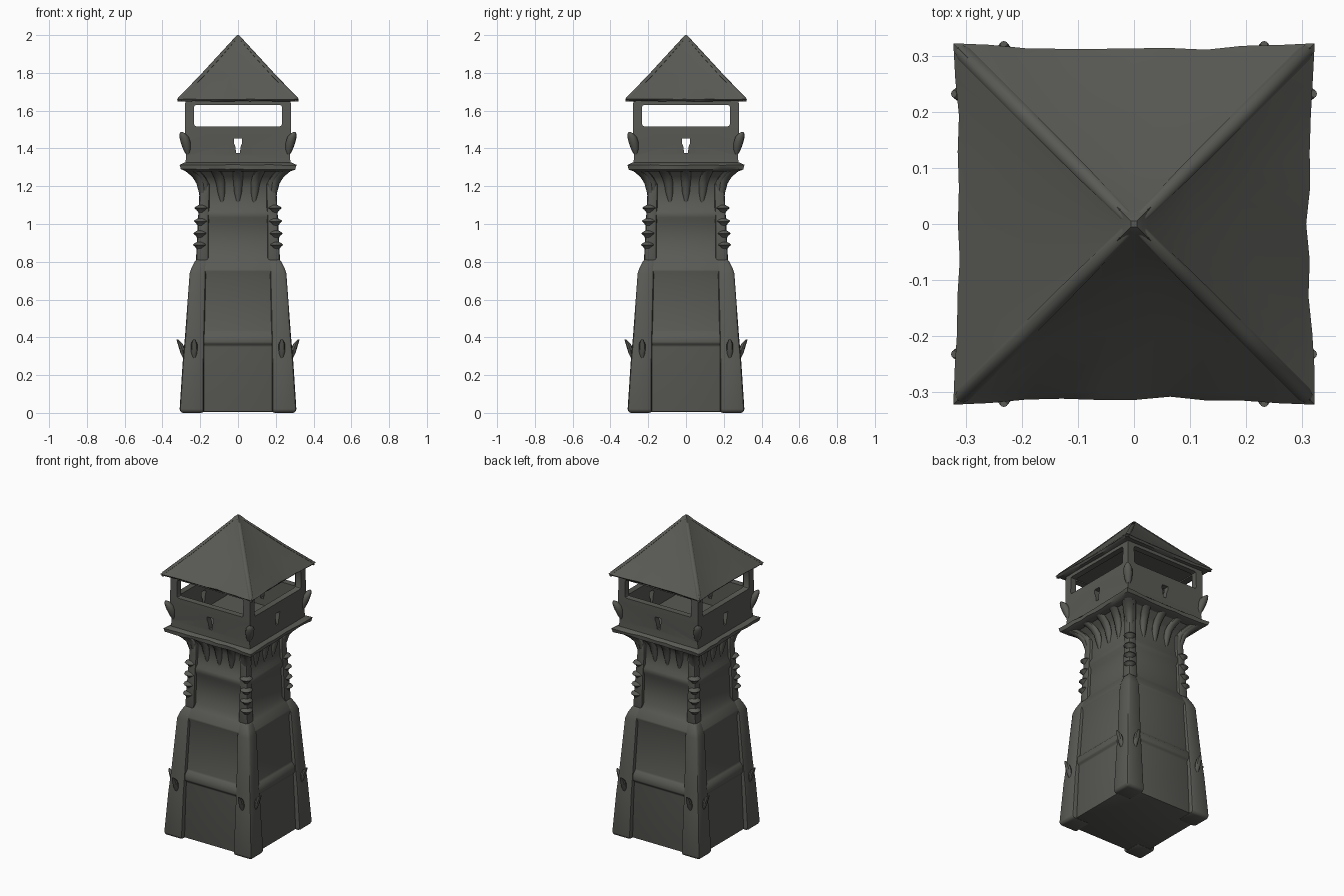
import bpy, bmesh, math, random
from mathutils import Matrix

if "Cube" in bpy.data.objects:
    bpy.data.objects.remove(bpy.data.objects["Cube"])

random.seed(4)
stone = bpy.data.materials.new("dark_grey_stone")
stone.diffuse_color = (0.10, 0.10, 0.09, 1)
stone.use_nodes = True
stone.node_tree.nodes["Principled BSDF"].inputs["Base Color"].default_value = stone.diffuse_color


def rect(z, hx, hy=None, cx=0, cy=0):
    hy = hx if hy is None else hy
    return [(cx + sx * hx, cy + sy * hy, z) for sx, sy in ((-1, -1), (1, -1), (1, 1), (-1, 1))]


def oval(z, cx, cy, rx, ry, n=10):
    return [(cx + rx * math.cos(2 * math.pi * i / n), cy + ry * math.sin(2 * math.pi * i / n), z)
            for i in range(n)]


def loft(bm, rings, quarter=0):
    """Skin a stack of rings, capped, turned by quarter * 90 degrees."""
    m = Matrix.Rotation(quarter * math.pi / 2, 4, 'Z')
    vs = [[bm.verts.new(p) for p in ring] for ring in rings]
    n = len(vs[0])
    for a, b in zip(vs, vs[1:]):
        for i in range(n):
            j = (i + 1) % n
            bm.faces.new((a[i], a[j], b[j], b[i]))
    bm.faces.new(vs[0][::-1])
    bm.faces.new(vs[-1])
    bmesh.ops.transform(bm, matrix=m, verts=[v for r in vs for v in r])


def finish(name, bm, bevel=0.0, cutters=()):
    bmesh.ops.recalc_face_normals(bm, faces=bm.faces)
    me = bpy.data.meshes.new(name)
    bm.to_mesh(me)
    bm.free()
    ob = bpy.data.objects.new(name, me)
    bpy.context.collection.objects.link(ob)
    me.materials.append(stone)
    bpy.ops.object.select_all(action='DESELECT')
    ob.select_set(True)
    bpy.context.view_layer.objects.active = ob
    for c in cutters:
        mod = ob.modifiers.new("cut", 'BOOLEAN')
        mod.operation, mod.solver, mod.object = 'DIFFERENCE', 'EXACT', c
        bpy.ops.object.modifier_apply(modifier=mod.name)
    if bevel:
        mod = ob.modifiers.new("round", 'BEVEL')
        mod.width, mod.segments, mod.limit_method = bevel, 2, 'ANGLE'
        mod.angle_limit = math.radians(35)
        bpy.ops.object.modifier_apply(modifier=mod.name)
    bpy.ops.object.shade_smooth_by_angle(angle=math.radians(42))
    return ob


# Tower core: recessed panels with ledges between them
bm = bmesh.new()
loft(bm, [rect(z, h) for z, h in (
    (0.005, .280), (.355, .263), (.37, .276), (.41, .272), (.43, .256), (.72, .239), (.755, .248),
    (.81, .221), (.84, .202), (1.015, .194), (1.035, .204), (1.065, .202), (1.085, .190),
    (1.2, .187), (1.25, .205), (1.295, .265))])
finish("tower_core", bm, 0.006)

# Corner buttresses of the lower shaft and slimmer ones above
bm = bmesh.new()
for k in range(4):
    for prof in (((0, .305, .18), (.02, .309, .18), (.28, .292, .18), (.40, .281, .178),
                  (.74, .256, .17), (.77, .245, .17), (.815, .222, .165)),
                 ((.80, .223, .155), (1.0, .213, .155), (1.15, .205, .15), (1.22, .208, .15))):
        loft(bm, [rect(z, (o - i) / 2, None, (o + i) / 2, (o + i) / 2) for z, o, i in prof], k)
finish("corner_buttresses", bm, 0.014)

# Thorny rings on the upper corners
bm = bmesh.new()
for k in range(4):
    for z in (.885, .945, 1.01, 1.08):
        c = .202 - (z - .885) * .04
        loft(bm, [oval(z + dz, c, c, r, r) for dz, r in
                  ((-.022, .014), (-.005, .026), (.004, .037), (.009, .034), (.02, .016))], k)
finish("corner_thorns", bm)

# Hooks on the lower buttresses, two per side
bm = bmesh.new()
for k in range(4):
    for x in (-.232, .232):
        loft(bm, [oval(z, x, -y, rx, ry, 8) for z, y, rx, ry in (
            (.285, .283, .006, .006), (.315, .290, .015, .014), (.345, .298, .018, .015),
            (.367, .307, .016, .013), (.388, .321, .007, .005))], k)
finish("lower_hooks", bm)

# Flaring ribs carrying the gallery, with one on each corner
bm = bmesh.new()
path = ((1.11, .180, .010), (1.17, .188, .020), (1.215, .196, .024), (1.245, .213, .026),
        (1.27, .238, .027), (1.295, .272, .027))
for k in range(4):
    for u in (-.176, -.09, 0, .09, .176):
        loft(bm, [oval(z, u * r / .186 * .97, -r, w, w * .85) for z, r, w in path], k)
    loft(bm, [oval(z, r, r, w, w) for z, r, w in path], k)
finish("gallery_ribs", bm)

# Ragged slab under the gallery
bm = bmesh.new()


def outline(z, h, dent, n=10, jit=0.0):
    pts = []
    for k in range(4):
        ca, sa = round(math.cos(k * math.pi / 2)), round(math.sin(k * math.pi / 2))
        for i in range(n):
            t = -1 + 2 * i / n
            d = h - dent * (1 - t * t) + (random.uniform(-jit, jit) if i else 0)
            x, y = t * h, -d
            pts.append((x * ca - y * sa, x * sa + y * ca, z + random.uniform(-jit, jit) * .5))
    return pts


loft(bm, [outline(1.278, .275, .005), outline(1.29, .303, .008, jit=.004),
          outline(1.312, .309, .012, jit=.004), outline(1.325, .284, .004)])
finish("gallery_slab", bm)

# Gallery: hollow box with wide openings and a tapered slit on each side
cutters = []


def cutter(name, rings, bevel=0):
    b = bmesh.new()
    loft(b, rings)
    ob = finish(name, b, bevel)
    ob.hide_render = True
    cutters.append(ob)


slit = ((1.375, .010), (1.41, .014), (1.43, .022), (1.452, .021))
cutter("cavity_cutter", [rect(1.335, .242), rect(1.637, .242)])
cutter("opening_cutter_y", [rect(1.517, .233, .6), rect(1.63, .233, .6)], .012)
cutter("opening_cutter_x", [rect(1.517, .6, .233), rect(1.63, .6, .233)], .012)
cutter("slit_cutter_y", [rect(z, w, .5) for z, w in slit])
cutter("slit_cutter_x", [rect(z, .5, w) for z, w in slit])
bm = bmesh.new()
loft(bm, [rect(z, h) for z, h in ((1.31, .279), (1.36, .275), (1.49, .281), (1.515, .281), (1.66, .279))])
finish("gallery", bm, 0, cutters)
for c in cutters:
    bpy.data.objects.remove(c)

# Leaf-shaped hooks at the gallery corners
bm = bmesh.new()
for k in range(4):
    loft(bm, [oval(z, c, c, r, r) for z, c, r in (
        (1.365, .266, .008), (1.395, .270, .020), (1.43, .277, .026), (1.46, .285, .025),
        (1.478, .293, .016), (1.487, .298, .006))], k)
finish("gallery_hooks", bm)

# Pyramid roof with slightly sagging faces and a ragged eave
bm = bmesh.new()
loft(bm, [outline(1.650, .312, .010, jit=.003), outline(1.660, .322, .012, jit=.004),
          outline(1.675, .307, .010, jit=.002), outline(1.78, .203, .010),
          outline(1.89, .102, .006), outline(1.97, .030, .002), outline(1.99, .016, .001),
          outline(2.0, .005, 0)])
finish("roof", bm)

# Raised ridges along the four hips
bm = bmesh.new()
for k in range(4):
    loft(bm, [oval(z, c, c, r, r, 8) for z, c, r in (
        (1.648, .310, .010), (1.668, .304, .014), (1.78, .194, .014), (1.89, .094, .013), (1.982, .012, .010))], k)
finish("roof_hips", bm)
